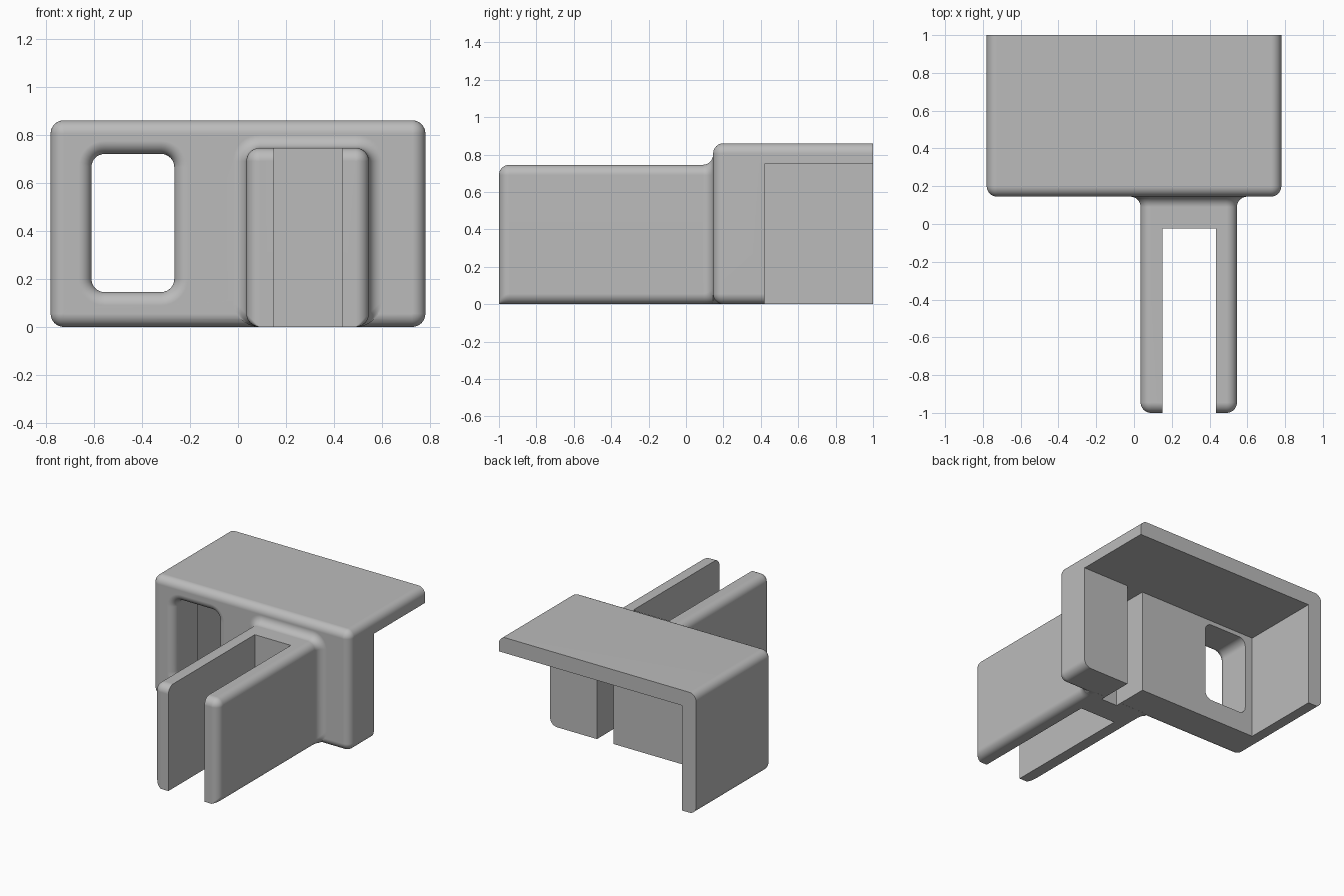
import bpy, bmesh
from math import sin, cos, pi

R = 0.055          # shared fillet radius
FRONT = 0.145      # front plane of the housing
STEPS = 8

if "Cube" in bpy.data.objects:
    bpy.data.objects.remove(bpy.data.objects["Cube"], do_unlink=True)

grey = bpy.data.materials.new("plain grey")
grey.use_nodes = True
tone = (0.5, 0.5, 0.5, 1)
grey.diffuse_color = tone
grey.node_tree.nodes["Principled BSDF"].inputs["Base Color"].default_value = tone


def make_object(name, bm):
    bmesh.ops.recalc_face_normals(bm, faces=bm.faces)
    mesh = bpy.data.meshes.new(name)
    bm.to_mesh(mesh)
    bm.free()
    mesh.materials.append(grey)
    ob = bpy.data.objects.new(name, mesh)
    bpy.context.collection.objects.link(ob)
    return ob


def rounded_loft(name, x0, x1, z0, z1, rings, fixed_bottom=False):
    """Loft a rounded rectangle along y; each ring is (y, outward offset)."""
    bm = bmesh.new()
    loops = []
    for y, grow in rings:
        r = max(R + grow, 0.002)
        left, right, top = x0 - grow + r, x1 + grow - r, z1 + grow - r
        low = (z0 if fixed_bottom else z0 - grow) + r
        corners = [(right, top), (left, top), (left, low), (right, low)]
        loop = []
        for i, (cx, cz) in enumerate(corners):
            for k in range(STEPS + 1):
                a = (i + k / STEPS) * pi / 2
                loop.append(bm.verts.new((cx + r * cos(a), y, cz + r * sin(a))))
        loops.append(loop)
    n = len(loops[0])
    for a, b in zip(loops, loops[1:]):
        for i in range(n):
            j = (i + 1) % n
            bm.faces.new((a[i], a[j], b[j], b[i]))
    bm.faces.new(loops[0])
    bm.faces.new(loops[-1])
    return make_object(name, bm)


def box(name, x0, x1, y0, y1, z0, z1):
    bm = bmesh.new()
    bmesh.ops.create_cube(bm, size=1)
    for v in bm.verts:
        v.co = (x1 if v.co.x > 0 else x0, y1 if v.co.y > 0 else y0, z1 if v.co.z > 0 else z0)
    return make_object(name, bm)


def combine(target, other, operation):
    mod = target.modifiers.new(operation.lower(), 'BOOLEAN')
    mod.object, mod.operation, mod.solver = other, operation, 'EXACT'
    bpy.ops.object.select_all(action='DESELECT')
    bpy.context.view_layer.objects.active = target
    target.select_set(True)
    bpy.ops.object.modifier_apply(modifier=mod.name)
    bpy.data.objects.remove(other, do_unlink=True)


angles = [k / STEPS * pi / 2 for k in range(STEPS + 1)]


def nose(y):
    """Rounded leading edge starting at y."""
    return [(y + R - R * cos(a), R * sin(a) - R) for a in angles]


# Housing with rounded front and plain back
housing = rounded_loft("bracket_housing", -0.78, 0.78, 0, 0.86, nose(FRONT) + [(1, 0)])

# Forked arm flaring into the housing
flare = [(FRONT - R + R * sin(a), R - R * cos(a)) for a in angles]
arm = rounded_loft("forked_arm", 0.035, 0.545, 0, 0.745,
                   nose(-1) + flare + [(FRONT + 0.05, R)], fixed_bottom=True)
combine(housing, arm, 'UNION')

# Window with a rounded lip
lip = [(FRONT + R - R * cos(a), R - R * sin(a)) for a in angles]
window = rounded_loft("window_cutter", -0.61, -0.265, 0.145, 0.72,
                      [(FRONT - 0.05, R)] + lip + [(0.7, 0)])
combine(housing, window, 'DIFFERENCE')

# Open cavity, rear slot and gap between the prongs
for name, bounds in {
    "cavity_cutter": (-0.67, 1, 0.42, 1.2, -0.2, 0.75),
    "rear_slot_cutter": (0.28, 0.41, 0.155, 0.6, -0.2, 0.75),
    "prong_gap_cutter": (0.15, 0.435, -1.2, -0.025, -0.2, 1),
}.items():
    combine(housing, box(name, *bounds), 'DIFFERENCE')

# Smooth fillets, crisp cut edges
bpy.ops.object.select_all(action='DESELECT')
bpy.context.view_layer.objects.active = housing
housing.select_set(True)
bpy.ops.object.shade_smooth_by_angle(angle=pi / 6)
weighted = housing.modifiers.new("weighted_normals", 'WEIGHTED_NORMAL')
weighted.keep_sharp = True
